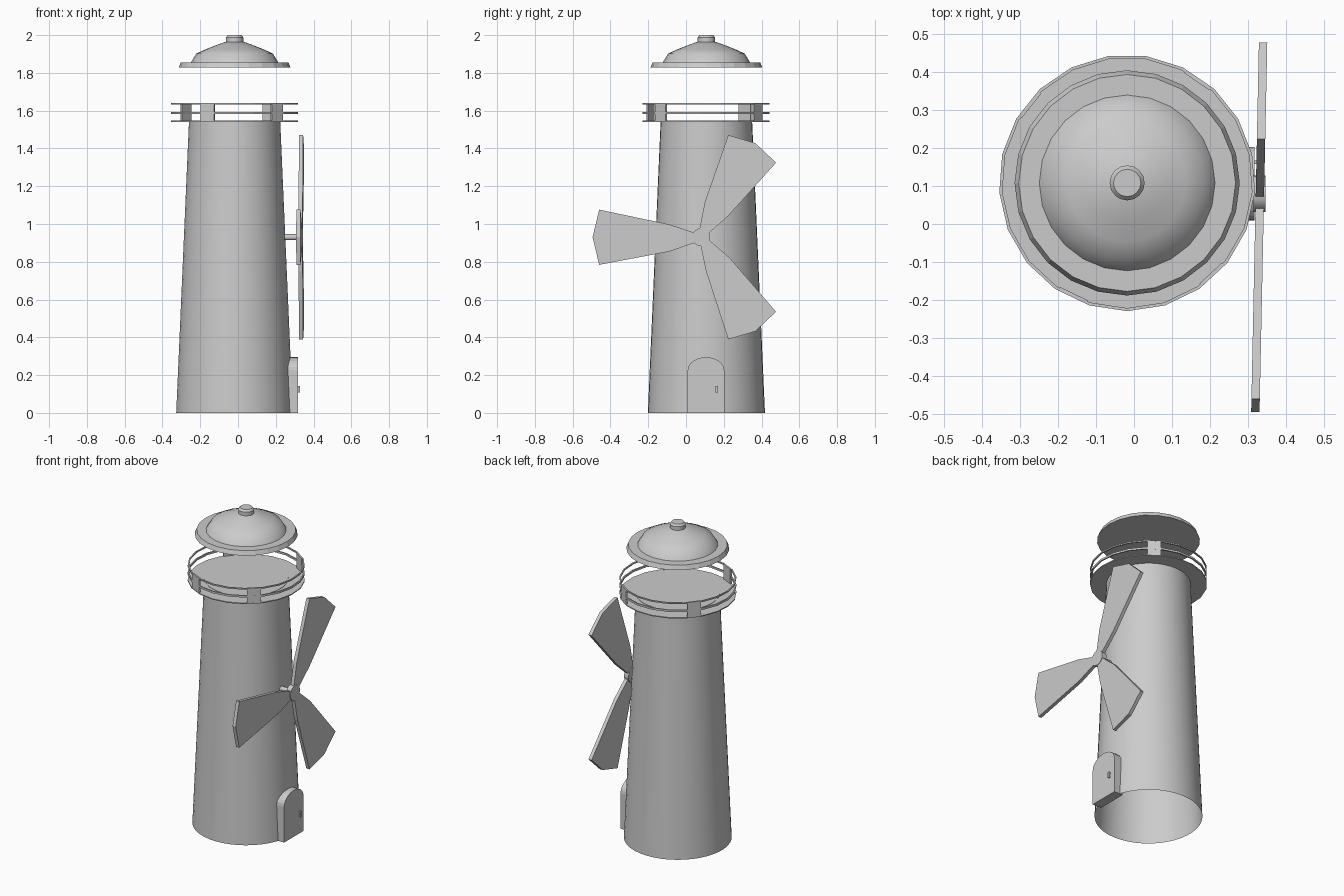
import bpy, bmesh, math
from mathutils import Matrix

if "Cube" in bpy.data.objects:
    bpy.data.objects.remove(bpy.data.objects["Cube"])

CX, CY = -0.018, 0.108      # tower axis
START = -math.pi / 2        # one polygon corner faces the front


def finish(name, bm, smooth=None):
    bmesh.ops.remove_doubles(bm, verts=bm.verts, dist=1e-5)
    bmesh.ops.recalc_face_normals(bm, faces=bm.faces)
    mesh = bpy.data.meshes.new(name)
    bm.to_mesh(mesh)
    bm.free()
    ob = bpy.data.objects.new(name, mesh)
    bpy.context.collection.objects.link(ob)
    if smooth:
        bpy.ops.object.select_all(action='DESELECT')
        ob.select_set(True)
        bpy.context.view_layer.objects.active = ob
        bpy.ops.object.shade_smooth_by_angle(angle=math.radians(smooth))
    return ob


def lathe(name, profile, sides, closed=False, smooth=None):
    """Spin (radius, z) points round the tower axis."""
    bm = bmesh.new()
    rings = []
    for r, z in profile:
        if r == 0:
            rings.append([bm.verts.new((CX, CY, z))] * sides)
            continue
        rings.append([bm.verts.new((CX + r * math.cos(START + 2 * math.pi * i / sides),
                                    CY + r * math.sin(START + 2 * math.pi * i / sides), z))
                      for i in range(sides)])
    if closed:
        rings.append(rings[0])
    for a, b in zip(rings, rings[1:]):
        for i in range(sides):
            j = (i + 1) % sides
            bm.faces.new(dict.fromkeys((a[i], a[j], b[j], b[i])))
    return finish(name, bm, smooth)


def slab(bm, outline, x0, x1, matrix=Matrix()):
    """Extrude a (y, z) outline along x."""
    f = bm.faces.new([bm.verts.new(matrix @ Matrix.Translation((x0, y, z)).translation)
                      for y, z in outline])
    ext = bmesh.ops.extrude_face_region(bm, geom=[f])['geom']
    bmesh.ops.translate(bm, verts=[v for v in ext if isinstance(v, bmesh.types.BMVert)],
                        vec=(x1 - x0, 0, 0))


def box(bm, matrix, size):
    bmesh.ops.create_cube(bm, size=1, matrix=matrix @ Matrix.Diagonal((*size, 1)))


# Tower: tapered, open at the bottom, capped on top
lathe("tower", [(0.31, 0), (0.242, 1.549), (0, 1.549)], 42, smooth=30)

# Balcony floor and rails, 21 sides
N = 21
lathe("balcony_floor", [(0, 1.541), (0.337, 1.541), (0.337, 1.547), (0, 1.547)], N)
for name, z0, z1 in (("middle_rail", 1.582, 1.594), ("top_rail", 1.632, 1.640)):
    lathe(name, [(0.329, z0), (0.337, z0), (0.337, z1), (0.329, z1)], N, closed=True)

# Railing panels on four of the balcony sides
bm = bmesh.new()
for side in (2, 8, 13, 19):
    a = START + (side + 0.5) * 2 * math.pi / N
    m = (Matrix.Translation((CX, CY, 1.592)) @ Matrix.Rotation(a, 4, 'Z')
         @ Matrix.Translation((0.328, 0, 0)))
    box(bm, m, (0.01, 0.08, 0.096))
finish("railing_posts", bm)

# Roof: brim, low dome, knob
lathe("roof_brim", [(0, 1.829), (0.296, 1.829), (0.285, 1.856), (0, 1.856)], 24)
lathe("roof_dome", [(0.231, 1.856), (0.203, 1.902), (0.155, 1.924), (0.105, 1.944),
                    (0.05, 1.964), (0, 1.968)], 24, smooth=40)
lathe("roof_knob", [(0.046, 1.955), (0.046, 1.988), (0.036, 2.0), (0, 2.0)], 16, smooth=30)

# Sails: three flared blades around the hub, slightly yawed
HUB = Matrix.Translation((0.331, 0.08, 0.93)) @ Matrix.Rotation(math.radians(-1.2), 4, 'Z')
blade = [(0.03, -0.022), (0.17, -0.068), (0.54, -0.146), (0.575, 0),
         (0.54, 0.146), (0.17, 0.076), (0.03, 0.028)]
bm = bmesh.new()
for k in range(3):
    m = HUB @ Matrix.Rotation(math.radians(60 + 120 * k), 4, 'X')
    slab(bm, blade, -0.011, 0.011, m)
finish("sail_blades", bm)


def rod(name, x0, x1, r, sides):
    bm = bmesh.new()
    bmesh.ops.create_cone(bm, cap_ends=True, segments=sides, radius1=r, radius2=r, depth=x1 - x0,
                          matrix=Matrix.Translation(((x0 + x1) / 2, 0.08, 0.93))
                          @ Matrix.Rotation(math.pi / 2, 4, 'Y'))
    finish(name, bm, 35)


rod("sail_hub", 0.314, 0.345, 0.048, 16)
rod("sail_axle", 0.2, 0.32, 0.016, 12)

# Arched door with handle
arch = [(0.106 + 0.097 * math.cos(math.pi * i / 12), 0.225 + 0.07 * math.sin(math.pi * i / 12))
        for i in range(13)]
bm = bmesh.new()
slab(bm, [(0.009, 0), (0.203, 0)] + arch, 0.255, 0.317)
finish("door", bm)
bm = bmesh.new()
box(bm, Matrix.Translation((0.325, 0.162, 0.125)), (0.007, 0.013, 0.036))
for z in (0.112, 0.138):
    box(bm, Matrix.Translation((0.319, 0.162, z)), (0.012, 0.009, 0.008))
finish("door_handle", bm)
